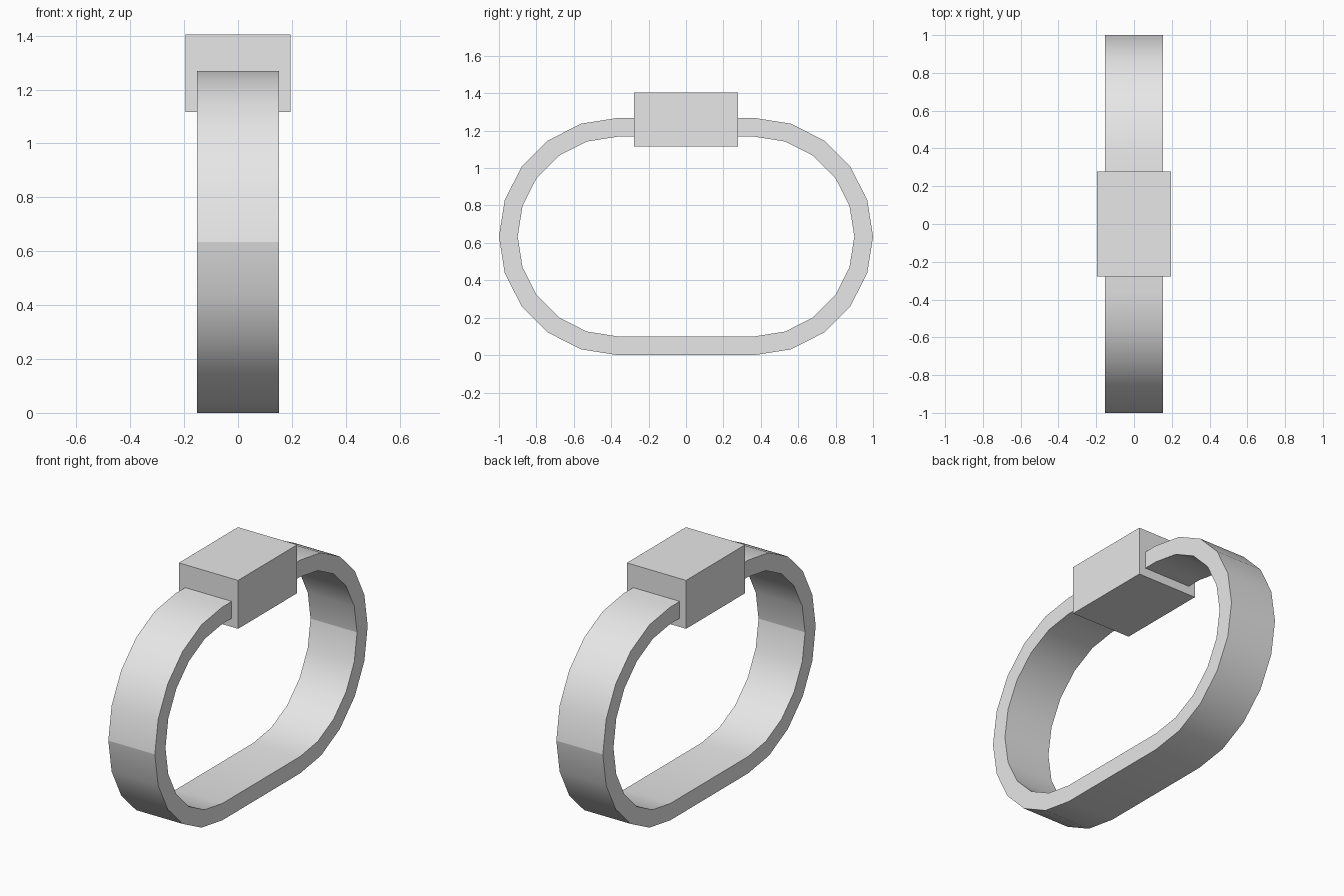
import bpy, bmesh, math

cube = bpy.data.objects.get("Cube")
if cube:
    bpy.data.objects.remove(cube, do_unlink=True)

gray = bpy.data.materials.new("light gray")
gray.use_nodes = True
gray.diffuse_color = (0.8, 0.8, 0.8, 1)
gray.node_tree.nodes["Principled BSDF"].inputs["Base Color"].default_value = (0.8, 0.8, 0.8, 1)

RADIUS, THICK, HALF_WIDTH, STEPS = 0.634, 0.1, 0.153, 10
CENTRE_Y = 1 - RADIUS


def add_object(name, bm):
    bmesh.ops.recalc_face_normals(bm, faces=bm.faces)
    mesh = bpy.data.meshes.new(name)
    bm.to_mesh(mesh)
    bm.free()
    mesh.materials.append(gray)
    obj = bpy.data.objects.new(name, mesh)
    bpy.context.collection.objects.link(obj)
    return obj


def stadium(radius):
    """Closed outline: two half circles joined by straight runs."""
    points = []
    for side in (1, -1):
        for i in range(STEPS + 1):
            a = math.pi / 2 - math.pi * i / STEPS
            points.append((side * (CENTRE_Y + radius * math.cos(a)),
                           RADIUS + side * radius * math.sin(a)))
    return points


# Band: rectangular section swept round the stadium outline
bm = bmesh.new()
outer, inner = stadium(RADIUS), stadium(RADIUS - THICK)
rings = [[bm.verts.new(c) for c in ((-HALF_WIDTH, *o), (HALF_WIDTH, *o),
                                    (HALF_WIDTH, *i), (-HALF_WIDTH, *i))]
         for o, i in zip(outer, inner)]
for k, ring in enumerate(rings):
    following = rings[(k + 1) % len(rings)]
    for j in range(4):
        n = (j + 1) % 4
        bm.faces.new((ring[j], ring[n], following[n], following[j]))
band = add_object("band", bm)
bpy.ops.object.select_all(action='DESELECT')
band.select_set(True)
bpy.context.view_layer.objects.active = band
bpy.ops.object.shade_smooth_by_angle(angle=math.radians(30))

# Crease across the band where the upper and lower halves meet
for edge in band.data.edges:
    if all(abs(band.data.vertices[v].co.z - RADIUS) < 0.001 for v in edge.vertices):
        edge.use_edge_sharp = True

# Block on top, enclosing the upper straight run of the band
bm = bmesh.new()
bmesh.ops.create_cube(bm, size=1)
bmesh.ops.scale(bm, vec=(0.39, 0.555, 0.288), verts=bm.verts)
bmesh.ops.translate(bm, vec=(0, 0, 1.26), verts=bm.verts)
add_object("top_block", bm)
